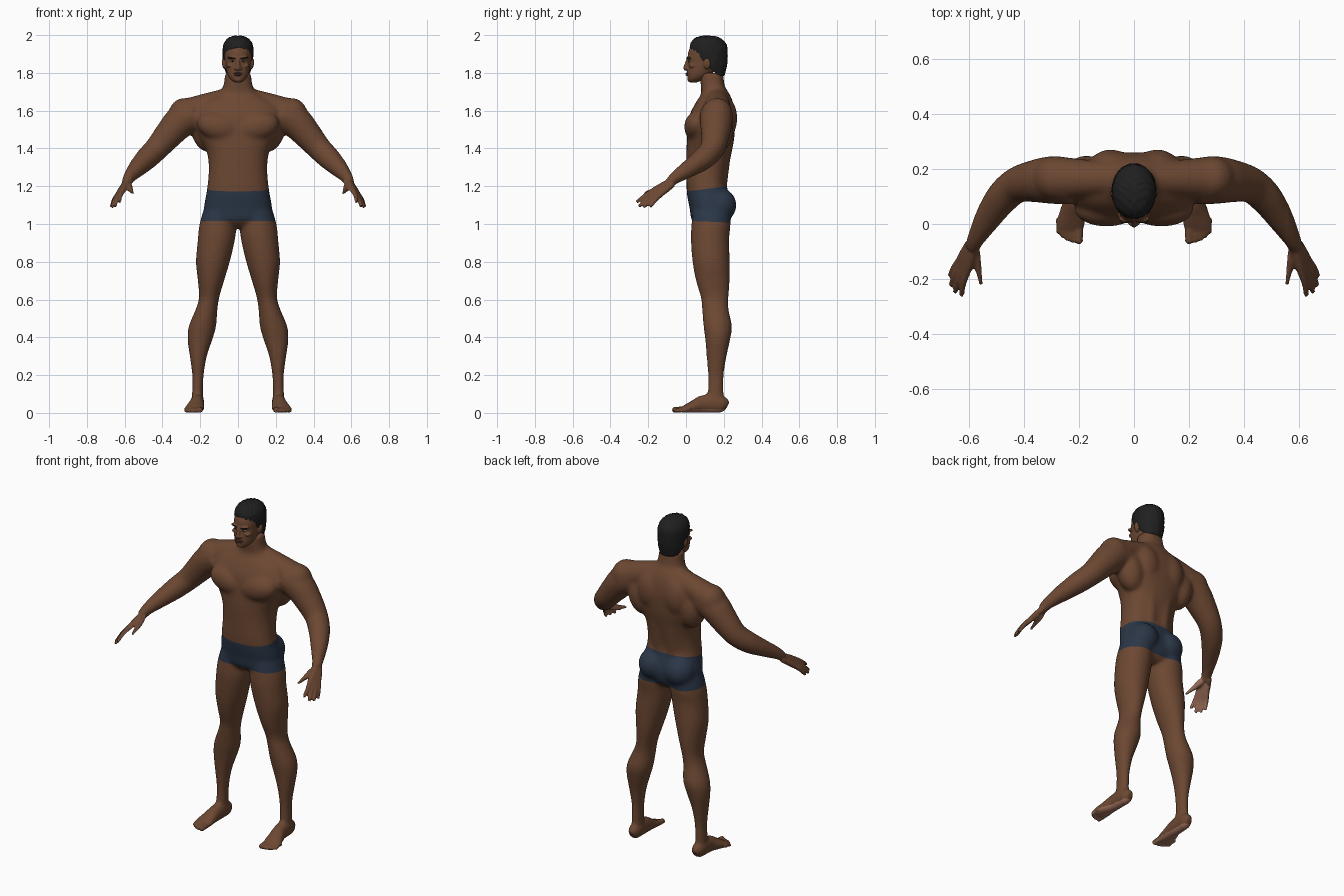
import bpy, bmesh, math
from mathutils import Vector, Matrix

if "Cube" in bpy.data.objects:
    bpy.data.objects.remove(bpy.data.objects["Cube"])


def material(name, r, g, b):
    m = bpy.data.materials.new(name)
    m.use_nodes = True
    m.diffuse_color = (r, g, b, 1)
    bsdf = m.node_tree.nodes["Principled BSDF"]
    bsdf.inputs["Base Color"].default_value = (r, g, b, 1)
    bsdf.inputs["Roughness"].default_value = 0.7
    return m


SKIN = material("brown skin", .15, .064, .032)
PALE = material("pale palm skin", .36, .17, .11)
NAVY = material("navy cloth", .024, .038, .064)
HAIR = material("black hair", .014, .014, .014)
LIPS = material("lip brown", .10, .035, .024)
WHITE = material("eye white", .45, .40, .36)
IRIS = material("dark iris", .02, .01, .007)


def spline(pts, steps=5):
    """Smooth curve through rows of numbers."""
    rows = [Vector(p) for p in pts]
    rows = [rows[0]] + rows + [rows[-1]]
    out = []
    for a, b, c, d in zip(rows, rows[1:], rows[2:], rows[3:]):
        for i in range(steps):
            t = i / steps
            out.append(b + (c - a) * (t / 2) + (a * 2 - b * 5 + c * 4 - d) * (t * t / 2)
                       + (b * 3 - a - c * 3 + d) * (t ** 3 / 2))
    return out + [rows[-1]]


def loft(bm, pts, level=True, pair=False, sides=28, power=1.0):
    """Skin through rows (x, y, z, width, depth); level rings or rings across the path."""
    rows = spline(pts)
    for s in (1, -1) if pair else (1,):
        rings = []
        for i, row in enumerate(rows):
            c = row.to_3d() if len(row) == 3 else Vector(row[:3])
            u, v = Vector((1, 0, 0)), Vector((0, 1, 0))
            if not level:
                after, before = rows[min(i + 1, len(rows) - 1)], rows[max(i - 1, 0)]
                t = (Vector(after[:3]) - Vector(before[:3])).normalized()
                u = t.cross(Vector((0, 0, 1))).normalized()
                v = u.cross(t)
            ring = []
            for k in range(sides):
                a = math.tau * k / sides
                ca, sa = math.cos(a), math.sin(a)
                p = c + u * math.copysign(abs(ca) ** power, ca) * row[3] \
                      + v * math.copysign(abs(sa) ** power, sa) * row[4]
                ring.append(bm.verts.new((p.x * s, p.y, p.z)))
            rings.append(ring)
        for r0, r1 in zip(rings, rings[1:]):
            for k in range(sides):
                n = (k + 1) % sides
                bm.faces.new((r0[k], r0[n], r1[n], r1[k]))
        bm.faces.new(rings[0])
        bm.faces.new(rings[-1])


def tube(bm, pts, pair=True):
    """Round limb through rows (x, y, z, radius)."""
    loft(bm, [p + (p[3],) for p in pts], level=False, pair=pair, sides=16)


def blob(bm, c, r, pair=True, tilt=0.0):
    """Ellipsoid, mirrored to the other side when paired; tilt turns it about y."""
    m = Matrix.Translation(c) @ Matrix.Rotation(tilt, 4, 'Y') @ Matrix.Diagonal((*r, 1))
    for s in (1, -1) if pair else (1,):
        bmesh.ops.create_uvsphere(bm, u_segments=24, v_segments=16, radius=1,
                                  matrix=Matrix.Diagonal((s, 1, 1, 1)) @ m)


def finish(name, bm, mats, voxel=0):
    """Turn a bmesh into an object, fusing overlapping volumes if a voxel size is given."""
    bmesh.ops.recalc_face_normals(bm, faces=bm.faces)
    me = bpy.data.meshes.new(name)
    bm.to_mesh(me)
    bm.free()
    ob = bpy.data.objects.new(name, me)
    bpy.context.scene.collection.objects.link(ob)
    if voxel:
        mod = ob.modifiers.new("fuse", 'REMESH')
        mod.mode = 'VOXEL'
        mod.voxel_size = voxel
        bpy.context.view_layer.update()
        fused = bpy.data.meshes.new_from_object(
            ob.evaluated_get(bpy.context.evaluated_depsgraph_get()))
        ob.modifiers.clear()
        ob.data = fused
    ob.data.materials.clear()
    for m in mats:
        ob.data.materials.append(m)
    ob.data.shade_smooth()
    return ob


def relax(bm, rule, times):
    verts = [v for v in bm.verts if rule(v.co)]
    for _ in range(times):
        bmesh.ops.smooth_vert(bm, verts=verts, factor=.5,
                              use_axis_x=True, use_axis_y=True, use_axis_z=True)


# Torso and neck
bm = bmesh.new()
loft(bm, [(0, .135, .98, .05, .06), (0, .13, 1.02, .15, .10), (0, .132, 1.08, .18, .112),
          (0, .118, 1.15, .17, .112), (0, .108, 1.22, .16, .106), (0, .114, 1.30, .155, .112),
          (0, .122, 1.38, .165, .12), (0, .13, 1.45, .20, .125), (0, .135, 1.52, .232, .125),
          (0, .14, 1.58, .24, .12), (0, .15, 1.64, .20, .10), (0, .155, 1.69, .11, .075),
          (0, .142, 1.73, .078, .064), (0, .135, 1.80, .07, .062)], power=.85)
# Muscles of the chest, back, sides and seat
blob(bm, (.10, .052, 1.515), (.12, .062, .075), tilt=-.25)
blob(bm, (.085, .20, 1.56), (.085, .072, .12))
blob(bm, (.175, .175, 1.50), (.075, .075, .12), tilt=.2)
blob(bm, (.087, .18, 1.10), (.088, .088, .09))
tube(bm, [(.045, .18, 1.16, .036), (.045, .182, 1.28, .046), (.05, .19, 1.42, .055)])
# Shoulders and arms
tube(bm, [(.04, .165, 1.67, .055), (.15, .165, 1.63, .068), (.27, .165, 1.585, .08)])
blob(bm, (.285, .165, 1.58), (.083, .083, .088))
tube(bm, [(.22, .155, 1.585, .085), (.30, .16, 1.545, .088), (.37, .155, 1.47, .077),
          (.43, .14, 1.40, .066), (.485, .09, 1.345, .061), (.535, .015, 1.293, .048),
          (.572, -.05, 1.25, .034), (.59, -.085, 1.22, .026)])
# Fingers run from the wrist through the palm to the tip
hand = [((.584, -.088, 1.223), (.608, -.172, 1.178), (.628, -.262, 1.115)),
        ((.589, -.083, 1.22), (.619, -.162, 1.170), (.652, -.250, 1.092)),
        ((.593, -.077, 1.216), (.628, -.148, 1.163), (.668, -.225, 1.088)),
        ((.597, -.071, 1.212), (.635, -.132, 1.158), (.671, -.190, 1.090))]
for wrist, knuckle, tip in hand:
    w, k, t = Vector(wrist), Vector(knuckle), Vector(tip)
    bend = k.lerp(t, .5) + Vector((.004, 0, .004))
    rows = [(w, .018), (w.lerp(k, .55), .017), (k, .0145), (bend, .0115), (t, .009)]
    tube(bm, [(*p, r) for p, r in rows])
tube(bm, [(.585, -.08, 1.215, .018), (.572, -.13, 1.192, .018), (.562, -.18, 1.175, .0125),
          (.553, -.225, 1.162, .009)])
# Legs
loft(bm, [(.10, .135, 1.07, .085, .10), (.108, .132, .99, .098, .104), (.114, .127, .92, .099, .102),
          (.133, .133, .80, .090, .099), (.143, .142, .70, .070, .090), (.153, .152, .61, .054, .074),
          (.166, .155, .55, .058, .071), (.188, .168, .46, .073, .076), (.201, .168, .39, .067, .067),
          (.21, .162, .30, .046, .054), (.212, .158, .20, .031, .043), (.214, .157, .11, .030, .043),
          (.214, .155, .04, .031, .042)], pair=True)
# Feet and toes
loft(bm, [(.213, .217, .032, .016, .024), (.213, .197, .042, .032, .042), (.215, .15, .052, .036, .052),
          (.217, .09, .047, .038, .047), (.225, .04, .033, .046, .033), (.231, 0, .022, .051, .022),
          (.233, -.025, .016, .043, .014)], level=False, pair=True)
for x, y, r in [(.201, -.06, .016), (.225, -.058, .012), (.243, -.051, .012),
                (.259, -.041, .011), (.273, -.027, .011)]:
    tube(bm, [(x + .003, .02, .02, r), (x, y + .025, .018, r), (x, y, r, r * .85)])
    blob(bm, (x, y, r), (r, r * .9, r))
body = finish("body", bm, [SKIN, NAVY, PALE], voxel=.006)

# Soften the joins, then cut the trunks and colour by place
bm = bmesh.new()
bm.from_mesh(body.data)
relax(bm, lambda p: abs(p.x) < .56 and p.z > .09, 24)
relax(bm, lambda p: True, 2)
HEM, WAIST = Vector((0, .1, 1.013)), Vector((0, .1, 1.185))
HEM_UP, WAIST_UP = Vector((0, .04, 1)).normalized(), Vector((0, -.13, 1)).normalized()
for co, no in ((HEM, HEM_UP), (WAIST, WAIST_UP)):
    faces = [f for f in bm.faces if abs(f.calc_center_median().x) < .3
             and .9 < f.calc_center_median().z < 1.3]
    parts = set(faces) | {e for f in faces for e in f.edges} | {v for f in faces for v in f.verts}
    bmesh.ops.bisect_plane(bm, geom=list(parts), plane_co=co, plane_no=no)
bm.normal_update()
for f in bm.faces:
    c, n = f.calc_center_median(), f.normal
    side = math.copysign(1, c.x)
    f.material_index = 0
    if abs(c.x) < .3 and (c - HEM).dot(HEM_UP) > 0 > (c - WAIST).dot(WAIST_UP):
        f.material_index = 1
    elif abs(c.x) > .53 and c.y < -.09 and n.dot(Vector((-.8 * side, .17, -.58))) > .4:
        f.material_index = 2
    elif c.z < .02 and n.z < -.5:
        f.material_index = 2
    f.smooth = True
bm.to_mesh(body.data)
bm.free()

# Head with jaw, brow, nose and ears
bm = bmesh.new()
loft(bm, [(0, .04, 1.75, .018, .02), (0, .05, 1.763, .038, .04), (0, .065, 1.785, .053, .059),
          (0, .08, 1.81, .061, .074), (0, .10, 1.85, .068, .090), (0, .112, 1.90, .073, .102),
          (0, .118, 1.94, .070, .092), (0, .12, 1.975, .042, .06)], power=.93)
blob(bm, (0, .03, 1.765), (.026, .024, .016), pair=False)
blob(bm, (.028, .02, 1.879), (.030, .015, .008), tilt=-.12)
blob(bm, (.043, .035, 1.838), (.018, .02, .012))
tube(bm, [(0, .014, 1.88, .009), (0, .004, 1.85, .010), (0, -.001, 1.826, .013),
          (0, .004, 1.815, .009)], pair=False)
blob(bm, (.013, .004, 1.823), (.009, .011, .007))
blob(bm, (.074, .112, 1.848), (.011, .019, .030), tilt=.15)
head = finish("head", bm, [SKIN], voxel=.004)
bm = bmesh.new()
bm.from_mesh(head.data)
relax(bm, lambda p: True, 4)
bm.to_mesh(head.data)
bm.free()
head.data.shade_smooth()

# Eyes, brows and lips
for name, mat, c, r, pair, tilt in [
        ("eyes", WHITE, (.029, .021, 1.862), (.012, .010, .0045), True, -.1),
        ("irises", IRIS, (.028, .015, 1.862), (.0048, .005, .0045), True, 0),
        ("eyebrows", HAIR, (.031, .011, 1.879), (.021, .008, .004), True, -.18),
        ("upper_lip", LIPS, (0, .008, 1.797), (.024, .011, .0045), False, 0),
        ("lower_lip", LIPS, (0, .009, 1.789), (.020, .011, .0050), False, 0)]:
    bm = bmesh.new()
    blob(bm, c, r, pair, tilt)
    finish(name, bm, [mat])

# Short cropped hair, cut along a slanting hairline
bm = bmesh.new()
loft(bm, [(0, .15, 1.785, .060, .053), (0, .136, 1.84, .075, .080), (0, .122, 1.90, .081, .098),
          (0, .118, 1.95, .077, .096), (0, .115, 1.983, .053, .068), (0, .115, 1.996, .02, .03)],
     sides=64)
cut = bmesh.ops.bisect_plane(bm, geom=bm.verts[:] + bm.edges[:] + bm.faces[:],
                             plane_co=(0, .02, 1.935), plane_no=(0, -1, -1), clear_outer=True)
bmesh.ops.holes_fill(bm, edges=[e for e in bm.edges if e.is_boundary])
bm.normal_update()
for v in bm.verts:
    x, y, z = v.co * 190
    v.co += v.normal * .0022 * math.sin(x + z * .7) * math.sin(y * 1.1 - z)
finish("hair", bm, [HAIR]).data.shade_smooth()
bpy.context.view_layer.update()
